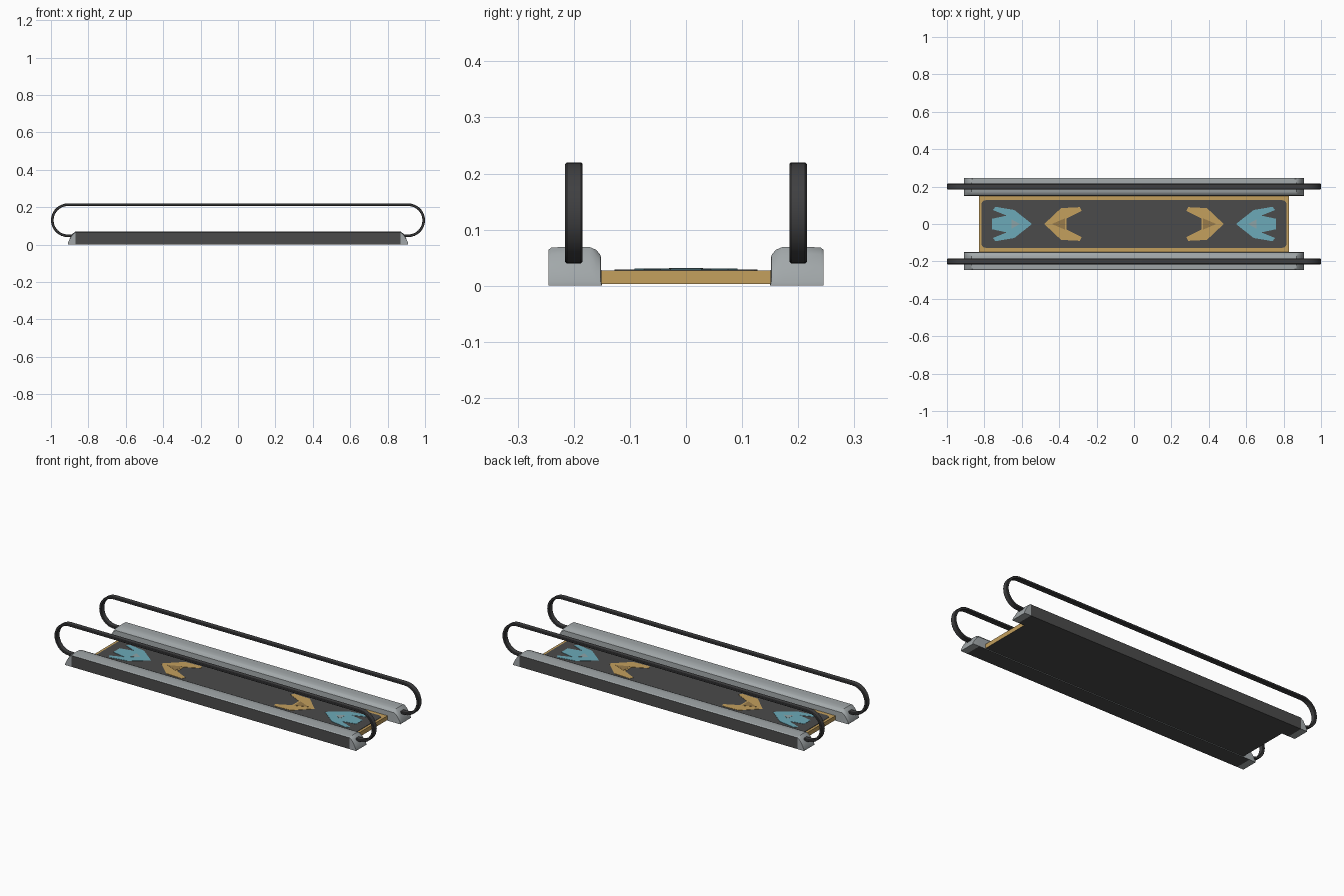
import bpy, bmesh, math
from mathutils import Vector

if "Cube" in bpy.data.objects:
    bpy.data.objects.remove(bpy.data.objects["Cube"])


def material(name, rgb):
    m = bpy.data.materials.new(name)
    m.diffuse_color = (*rgb, 1)
    m.use_nodes = True
    m.node_tree.nodes["Principled BSDF"].inputs["Base Color"].default_value = m.diffuse_color
    return m


GREY = material("light grey metal", (0.36, 0.39, 0.40))
DARK = material("charcoal panel", (0.07, 0.07, 0.07))
RUBBER = material("black rubber", (0.05, 0.05, 0.052))
GOLD = material("gold", (0.55, 0.35, 0.11))
BROWN = material("dark gold", (0.32, 0.20, 0.07))
BLUE = material("light blue", (0.15, 0.40, 0.48))
TEAL = material("grey teal", (0.27, 0.37, 0.39))


def finish(bm, name, mats, rule=None, smooth=False):
    bmesh.ops.recalc_face_normals(bm, faces=bm.faces)
    bm.normal_update()
    if rule:
        for f in bm.faces:
            f.material_index = rule(f)
    me = bpy.data.meshes.new(name)
    bm.to_mesh(me)
    bm.free()
    for m in mats:
        me.materials.append(m)
    ob = bpy.data.objects.new(name, me)
    bpy.context.collection.objects.link(ob)
    if smooth:
        bpy.ops.object.select_all(action='DESELECT')
        ob.select_set(True)
        bpy.context.view_layer.objects.active = ob
        bpy.ops.object.shade_smooth_by_angle(angle=math.radians(35))
    return ob


def loft(rings):
    bm = bmesh.new()
    vs = [[bm.verts.new(p) for p in r] for r in rings]
    n = len(vs[0])
    for a, b in zip(vs, vs[1:]):
        for i in range(n):
            j = (i + 1) % n
            bm.faces.new((a[i], a[j], b[j], b[i]))
    bm.faces.new(vs[0])
    bm.faces.new(vs[-1])
    return bm


def plate(name, pts, z0, z1, mats, rule=None):
    return finish(loft([[(x, y, z) for x, y in pts] for z in (z0, z1)]),
                  name, mats, rule)


# side skirts: rounded section, tapering toes, dark outside and underside
section = [(0.15, 0.0), (0.245, 0.0), (0.245, 0.064), (0.24, 0.068),
           (0.20, 0.07), (0.172, 0.069), (0.16, 0.064), (0.152, 0.054)]
stations = [(0.87, 1), (0.885, 0.82), (0.898, 0.5), (0.91, 0.12)]
stations = [(-x, s) for x, s in reversed(stations)] + stations
for side, tag in ((-1, "front"), (1, "back")):
    rings = [[(x, side * y, z * s) for y, z in section] for x, s in stations]

    def skirt_rule(f, side=side):
        c = f.calc_center_median()
        outer = f.normal.y * side > 0.8 or f.normal.z < -0.5
        return 1 if outer and abs(c.x) < 0.87 else 0
    finish(loft(rings), tag + "_side_skirt", [GREY, DARK], skirt_rule, True)

    # looping handrail with softened rectangular section
    R, cx, cz = 0.083, 0.91, 0.13
    right = []
    for i in range(17):
        a = math.pi / 2 - math.pi * i / 16
        right.append((Vector((cx + R * math.cos(a), 0, cz + R * math.sin(a))),
                      Vector((math.cos(a), 0, math.sin(a)))))
    right.append((Vector((0.86, 0, cz - R)), Vector((0, 0, -1))))
    flip = Vector((-1, 1, 1))
    path = [(p * flip, n * flip) for p, n in reversed(right)] + right
    w, t, c = 0.0155, 0.007, 0.003
    prof = [(w, t - c), (w - c, t), (c - w, t), (-w, t - c),
            (-w, c - t), (c - w, -t), (w - c, -t), (w, c - t)]
    rail = [[p + n * v + Vector((0, side * 0.2 + u, 0)) for u, v in prof]
            for p, n in path]
    finish(loft(rail), tag + "_handrail", [RUBBER], None, True)

# walkway deck: gold frame with dark underside
plate("walkway_deck", [(-0.83, -0.155), (0.83, -0.155), (0.83, 0.155), (-0.83, 0.155)],
      0.003, 0.027, [GOLD, DARK], lambda f: 1 if f.normal.z < -0.5 else 0)

# dark walking belt with rounded corners
belt = []
for sx, sy, start in ((1, 1, 0), (-1, 1, 90), (-1, -1, 180), (1, -1, 270)):
    for i in range(5):
        a = math.radians(start + i * 22.5)
        belt.append((sx * 0.795 + 0.02 * math.cos(a), sy * 0.107 + 0.02 * math.sin(a)))
plate("walking_belt", belt, 0.026, 0.029, [DARK])

# painted direction arrows
for s, tag in ((-1, "left"), (1, "right")):
    def arrow(name, upper, z, mat):
        pts = upper + [(x, -y) for x, y in reversed(upper) if y > 0]
        plate(tag + name, [(s * x, y) for x, y in pts], 0.028, z, [mat])
    arrow("_blue_arrow", [(0.545, 0), (0.64, 0.075), (0.74, 0.092), (0.755, 0.075),
                          (0.68, 0.045), (0.76, 0.028)], 0.0305, BLUE)
    arrow("_blue_arrow_centre", [(0.61, 0), (0.655, 0.025)], 0.0315, TEAL)
    arrow("_gold_arrow", [(0.48, 0), (0.39, 0.085), (0.29, 0.09), (0.28, 0.07),
                          (0.36, 0.03)], 0.0305, GOLD)
    arrow("_gold_arrow_centre", [(0.44, 0), (0.37, 0.03)], 0.0315, BROWN)
